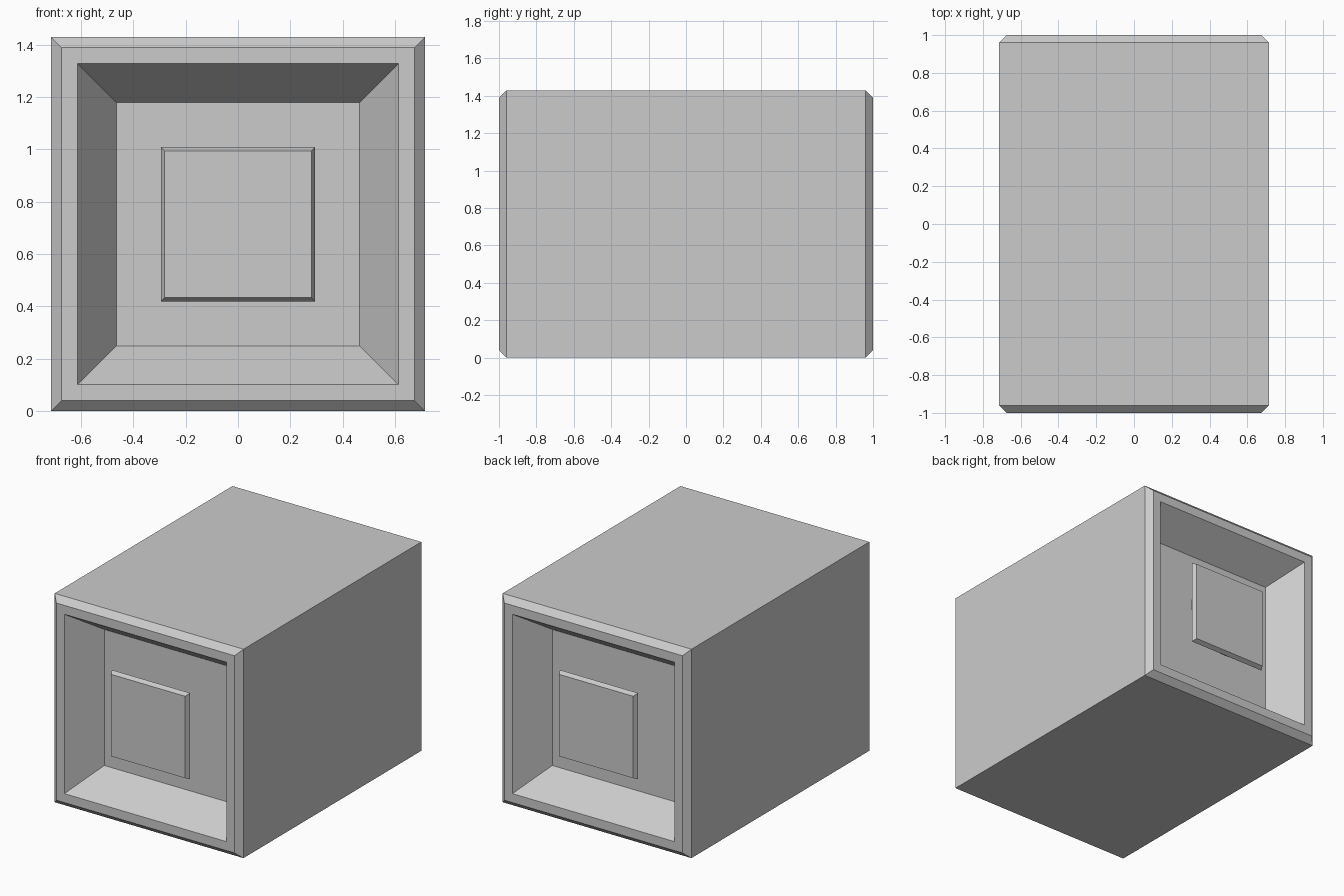
import bpy
import bmesh
import math

if "Cube" in bpy.data.objects:
    bpy.data.objects.remove(bpy.data.objects["Cube"])

CZ = 0.714  # height of the long axis

dark = bpy.data.materials.new("end_grey")
dark.diffuse_color = (0.67, 0.67, 0.67, 1)
dark.use_nodes = True
dark.node_tree.nodes["Principled BSDF"].inputs["Base Color"].default_value = dark.diffuse_color
light = bpy.data.materials.new("middle_grey")
light.diffuse_color = (0.8, 0.8, 0.8, 1)
light.use_nodes = True
light.node_tree.nodes["Principled BSDF"].inputs["Base Color"].default_value = light.diffuse_color


def loft(name, rings, sides=4, light_band=None):
    """Closed solid through (y, radius) rings; for squares radius is the half width."""
    bm = bmesh.new()
    scale = math.sqrt(2) if sides == 4 else 1
    loops = []
    for y, r in rings:
        angles = [2 * math.pi * (i + 0.5) / sides for i in range(sides)]
        loops.append([bm.verts.new((r * scale * math.cos(a), y, CZ + r * scale * math.sin(a)))
                      for a in angles])
    for k, (a, b) in enumerate(zip(loops, loops[1:])):
        for i in range(sides):
            j = (i + 1) % sides
            face = bm.faces.new((a[i], a[j], b[j], b[i]))
            face.material_index = int(k == light_band)
    bm.faces.new(loops[0])
    bm.faces.new(loops[-1])
    bmesh.ops.recalc_face_normals(bm, faces=bm.faces)
    mesh = bpy.data.meshes.new(name)
    bm.to_mesh(mesh)
    bm.free()
    mesh.materials.append(dark)
    mesh.materials.append(light)
    obj = bpy.data.objects.new(name, mesh)
    bpy.context.collection.objects.link(obj)
    return obj


# Casing: recess floor, recess lip, rim, chamfer, colour seam, then mirrored
half = [(-0.78, 0.465), (-1.0, 0.613), (-1.0, 0.674), (-0.96, CZ), (-0.715, CZ)]
loft("casing", half + [(-y, r) for y, r in reversed(half)], light_band=4)

for s, end in ((1, "front"), (-1, "back")):
    # Chamfered square plate in the recess
    loft(end + "_plate", [(-0.97 * s, 0.28), (-0.94 * s, 0.295)])
    # Round backing disc and stem holding the plate
    loft(end + "_plate_mount", [(-0.94 * s, 0.28), (-0.915 * s, 0.28),
                                (-0.915 * s, 0.15), (-0.78 * s, 0.15)], sides=32)
